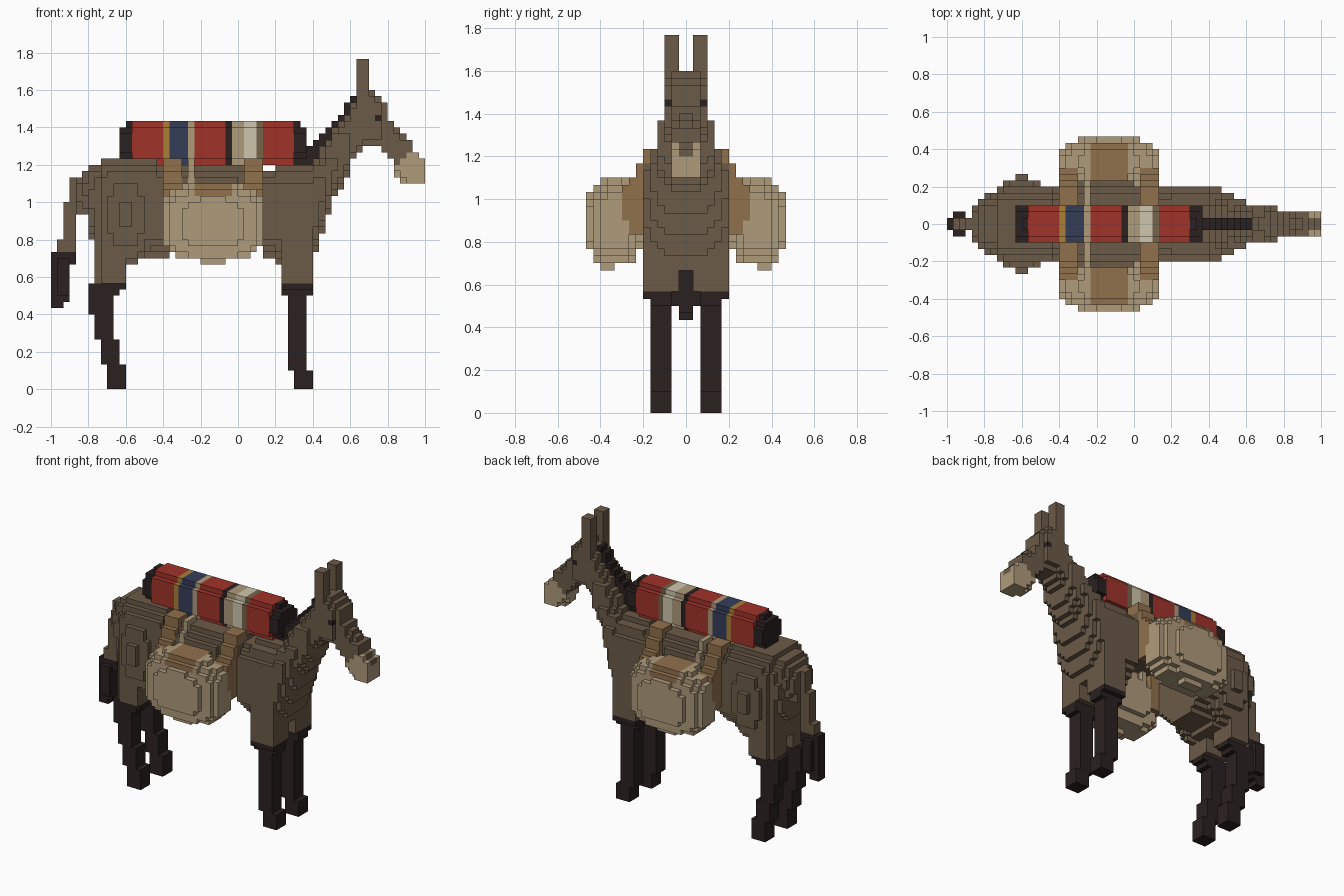
import bpy, bmesh
from math import floor, ceil

cube = bpy.data.objects.get("Cube")
if cube:
    bpy.data.objects.remove(cube)

U = 1 / 30  # edge of one small block


def srgb(h):
    vals = [int(h[i:i + 2], 16) / 255 for i in (0, 2, 4)]
    return [v / 12.92 if v < 0.04045 else ((v + 0.055) / 1.055) ** 2.4 for v in vals] + [1]


PALETTE = {
    "brown_coat": "6C5B48", "dark_hair": "2B2120", "pale_canvas": "AF9B7B",
    "leather": "91714D", "red_wool": "A0332A", "navy_wool": "353D59",
    "gold_wool": "A97F37", "cream_wool": "CFC6AE", "olive_wool": "75654B",
}
MATS = {}
for label, code in PALETTE.items():
    m = bpy.data.materials.new(label)
    m.use_nodes = True
    m.diffuse_color = srgb(code)
    bsdf = m.node_tree.nodes["Principled BSDF"]
    bsdf.inputs["Base Color"].default_value = srgb(code)
    bsdf.inputs["Roughness"].default_value = 0.9
    MATS[label] = m

parts = {}     # part name -> {block: colour}
filled = set()  # every block already taken


def fill(name, lo, hi, colour, inside=lambda x, y, z: True, side=0):
    """Fill blocks in a box mirrored over y (y given as distance from the centre)."""
    cells = parts.setdefault(name, {})
    for s in ((1, -1) if side == 0 else (side,)):
        for i in range(lo[0], hi[0]):
            for j in range(lo[1], hi[1]):
                for k in range(lo[2], hi[2]):
                    c = (i, j if s > 0 else -j - 1, k)
                    p = (i + .5, j + .5, k + .5)
                    if c not in filled and inside(*p):
                        filled.add(c)
                        cells[c] = colour(*p) if callable(colour) else colour


def interp(keys, x):
    """Linear lookup through rows of (x, values...)."""
    for a, b in zip(keys, keys[1:]):
        if a[0] <= x <= b[0]:
            t = (x - a[0]) / (b[0] - a[0])
            return [p + (q - p) * t for p, q in zip(a[1:], b[1:])]
    return None


# Blanket roll: colour bands along its length
BANDS = [(-17, "dark_hair"), (-12, "red_wool"), (-11, "gold_wool"), (-8, "navy_wool"),
         (-7, "pale_canvas"), (-2, "red_wool"), (-1, "dark_hair"), (1, "pale_canvas"),
         (3, "cream_wool"), (4, "olive_wool"), (9, "red_wool"), (11, "dark_hair")]


def band(x, y, z):
    return next(c for end, c in BANDS if x < end)


def roll_shape(x, y, z):
    dz = abs(z - 39.5)
    if x < -18 or x > 10:
        return dz < 3 and y + dz < 3.6
    if x < -17 or x > 9:
        return y + dz < 4.1
    return y < 2 or dz < 3


fill("blanket_roll", (-19, 0, 36), (11, 3, 43), band, roll_shape)

# Eyes and ears
fill("eyes", (22, 2, 43), (23, 3, 44), "dark_hair")
for s, n in ((1, "left_ear"), (-1, "right_ear")):
    fill(n, (19, 1, 46), (21, 3, 53), "brown_coat", side=s)

# Legs: dark lower stages, listed as (x0, x1, z0, z1, y0, y1)
LEGS = {
    "front_leg": [(9, 12, 0, 3, 2, 5), (8, 11, 3, 15, 2, 5), (7, 12, 15, 16, 2, 5), (7, 12, 16, 17, 2, 6)],
    "hind_leg": [(-21, -18, 0, 4, 2, 5), (-22, -19, 4, 8, 2, 5), (-23, -20, 8, 12, 2, 5),
                 (-24, -20, 12, 15, 2, 5), (-24, -19, 15, 16, 2, 5), (-24, -18, 16, 17, 2, 5)],
}
for n, stages in LEGS.items():
    for s, label in ((1, "left_"), (-1, "right_")):
        for x0, x1, z0, z1, y0, y1 in stages:
            fill(label + n, (x0, y0, z0), (x1, y1, z1), "dark_hair", side=s)

# Thighs and shoulders above the legs
fill("shoulders", (7, 1, 17), (12, 6, 25), "brown_coat")
fill("thighs", (-23, 1, 17), (-18, 5, 25), "brown_coat")
fill("thighs", (-22, 5, 17), (-18, 6, 25), "brown_coat")

# Tail: dark tuft and brown root
fill("tail_tuft", (-30, 0, 13), (-28, 1, 14), "dark_hair")
fill("tail_tuft", (-30, 0, 14), (-27, 1, 20), "dark_hair")
fill("tail_tuft", (-30, 0, 20), (-26, 1, 22), "dark_hair")
fill("tail_tuft", (-29, 1, 15), (-27, 2, 21), "dark_hair")
for x0, x1, z0, z1 in ((-29, -26, 22, 24), (-28, -26, 24, 28), (-28, -25, 28, 30), (-27, -25, 30, 34)):
    fill("tail_root", (x0, 0, z0), (x1, 1, z1), "brown_coat")

# Straps stepping down from the back to the bags
STRAP = [(3, 6, 35, 37), (6, 7, 25, 35), (7, 8, 25, 33), (8, 9, 27, 32)]
for n, x0, x1, colour in (("rear_strap", -12, -9, "leather"), ("thin_strap", -8, -7, "pale_canvas"),
                          ("front_strap", 1, 4, "leather")):
    for y0, y1, z0, z1 in STRAP:
        fill(n, (x0, y0, z0), (x1, y1, z1), colour)

# Leather pads joining the bags to the back
fill("saddle_pad", (-7, 7, 30), (-1, 9, 33), "leather")


# Saddle bags, pale canvas with a leather lid
def bag_shape(x, y, z):
    a, b, c = abs(x + 4) / 8.6, abs(y - 10) / 4.05, abs(z - 26.6) / 6.8
    return a ** 2.3 + b ** 2.3 + c ** 2.3 <= 1.02


def bag_colour(x, y, z):
    return "leather" if z > 30.6 and y < 13 and abs(x + 4) < 3.5 else "pale_canvas"


for s, n in ((1, "left_saddle_bag"), (-1, "right_saddle_bag")):
    fill(n, (-12, 6, 21), (4, 14, 33), bag_colour, bag_shape, side=s)
    fill(n, (-6, 10, 20), (-2, 12, 21), "pale_canvas", side=s)


# Back panel carried under the load, stepping down to each side
def panel_shape(x, y, z):
    return z < 36 - max(0, ceil(y) - 5) and (y < 6 or x < 0)


fill("back_panel", (-12, 0, 32), (4, 7, 36), "brown_coat", panel_shape)

# Body, neck and head as rounded slices: (x, bottom, top, half width)
REAR = [(-26, 28, 34, 2.5), (-25.5, 28, 34, 2.6), (-24.5, 28, 35, 3.5), (-23.5, 24, 36, 4.5), (-22.5, 20, 36, 5.2),
        (-21.5, 20, 37, 6), (-19.5, 20, 37, 6.4), (-16.5, 20, 37, 6.4), (-15.5, 21, 37, 6.4), (-11, 21, 36, 6.2)]
FORE = [(4, 21, 35, 6), (5.9, 21, 35, 6), (6.1, 20, 36, 6), (9, 20, 36, 6), (11.5, 20, 36, 6), (12.5, 22, 37, 6),
        (13.5, 25, 39, 5.5), (14.5, 28, 40, 5), (15.5, 31, 42, 4.5), (16.5, 32, 43, 4.2), (17.5, 34, 44, 4),
        (18.5, 37, 46, 3.4), (20.5, 39, 48, 3), (21.5, 39, 48, 3), (22.5, 39, 47, 3), (23.5, 38, 46, 2.2),
        (24.5, 37, 43, 2.2), (25.5, 34, 42, 2), (26.5, 33, 41, 2), (27.5, 33, 40, 2), (28.5, 33, 38, 2),
        (30, 33, 37, 2)]
LIMIT = [(0, 8), (35, 6.2), (36, 5), (37, 4.2), (41, 4), (41.4, 3), (60, 3)]


def slices(keys):
    def inside(x, y, z):
        row = interp(keys, x)
        if not row:
            return False
        bottom, top, w = row
        bottom, top = floor(bottom + .5), floor(top + .5)
        if x > 0:
            w = min(w, interp(LIMIT, z)[0])
        mid, half = (bottom + top) / 2, (top - bottom) / 2
        e = 2.3 if z < mid and x < 19 else 3.2  # rounder below than above
        return (abs(z - mid) / half) ** e + (y / w) ** e <= 1.03
    return inside


def hip_shape(x, y, z):
    return ((x + 18) / 6) ** 2 + (y / 7.7) ** 2 + ((z - 28) / 10) ** 2 <= 1


def head_colour(x, y, z):
    if x > 25 and z < 38 and not (y < 1 and z > 36) and z < 36 + (x - 25):
        return "pale_canvas"
    return "brown_coat"


fill("hindquarters", (-26, 0, 20), (-11, 7, 38), "brown_coat", slices(REAR))
fill("hindquarters", (-24, 4, 20), (-12, 8, 36), "brown_coat", hip_shape)
fill("chest_neck_and_head", (4, 0, 20), (30, 6, 49), head_colour, slices(FORE))

# Mane: a dark ridge following the neck
MANE = [(9, 37), (12, 39), (13, 40), (15, 42.6), (17, 45), (19, 47)]


def mane_shape(x, y, z):
    top = interp(MANE, x)[0]
    return top - 4 < z < ceil(top - .4)


fill("mane", (9, 0, 33), (19, 1, 47), "dark_hair", mane_shape)

# Turn each part's visible block sides into a mesh
DIRS = [(1, 0, 0), (-1, 0, 0), (0, 1, 0), (0, -1, 0), (0, 0, 1), (0, 0, -1)]


def build(name, cells):
    bm = bmesh.new()
    verts = {}
    used = []
    for c, colour in cells.items():
        for d in DIRS:
            if tuple(a + b for a, b in zip(c, d)) in filled:
                continue
            ax = [abs(v) for v in d].index(1)
            u, v = (ax + 1) % 3, (ax + 2) % 3
            ring = []
            for du, dv in ((0, 0), (1, 0), (1, 1), (0, 1)):
                p = list(c)
                p[ax] += d[ax] > 0
                p[u] += du
                p[v] += dv
                p = tuple(p)
                if p not in verts:
                    verts[p] = bm.verts.new([q * U for q in p])
                ring.append(verts[p])
            face = bm.faces.new(ring if d[ax] > 0 else ring[::-1])
            if colour not in used:
                used.append(colour)
            face.material_index = used.index(colour)
    me = bpy.data.meshes.new(name)
    bm.to_mesh(me)
    bm.free()
    for colour in used:
        me.materials.append(MATS[colour])
    bpy.context.collection.objects.link(bpy.data.objects.new(name, me))


for part, blocks in parts.items():
    if blocks:
        build(part, blocks)
